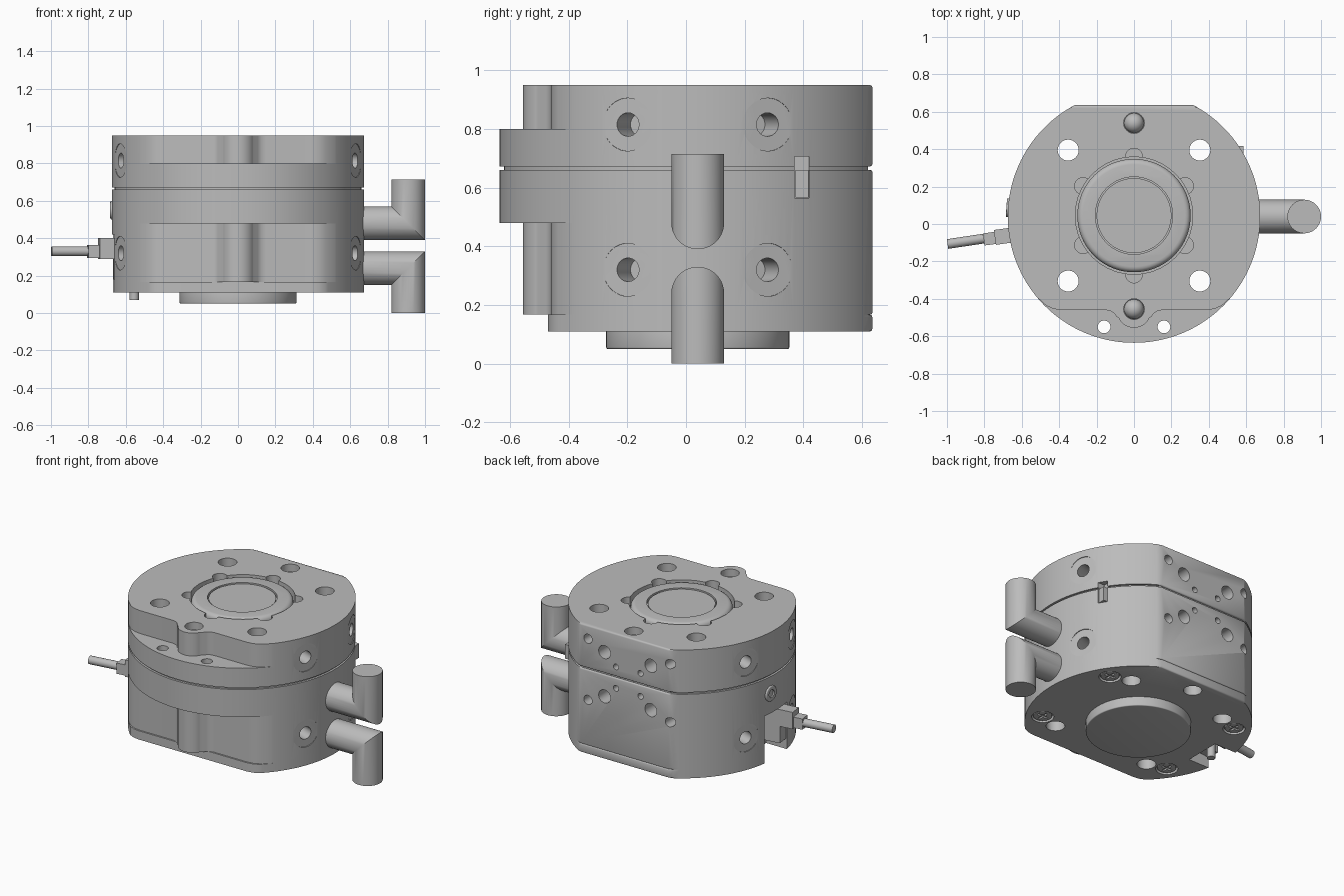
import bpy, bmesh
from math import sin, cos, radians, pi
from mathutils import Vector, Matrix

if "Cube" in bpy.data.objects:
    bpy.data.objects.remove(bpy.data.objects["Cube"])

CY = 0.04      # y of the main axis
R = 0.675      # main radius
BACK = 0.635   # rear flat

grey = bpy.data.materials.new("machined_grey")
grey.use_nodes = True
grey.diffuse_color = (0.5, 0.5, 0.5, 1)
grey.node_tree.nodes["Principled BSDF"].inputs["Base Color"].default_value = (0.5, 0.5, 0.5, 1)

cut_sets = {}


def finish(name, bm, cutter=None):
    """Turn a bmesh into an object; a cutter goes into the named cutter set."""
    bmesh.ops.recalc_face_normals(bm, faces=bm.faces)
    me = bpy.data.meshes.new(name)
    bm.to_mesh(me)
    bm.free()
    ob = bpy.data.objects.new(name, me)
    me.materials.append(grey)
    if cutter:
        if cutter not in cut_sets:
            cut_sets[cutter] = bpy.data.collections.new(cutter)
            bpy.context.scene.collection.children.link(cut_sets[cutter])
        cut_sets[cutter].objects.link(ob)
        ob.hide_render = True
    else:
        bpy.context.collection.objects.link(ob)
    return ob


def prism(name, outline, z0, z1, bevel=0, cutter=None):
    bm = bmesh.new()
    low = [bm.verts.new((x, y, z0)) for x, y in outline]
    high = [bm.verts.new((x, y, z1)) for x, y in outline]
    n = len(outline)
    caps = [bm.faces.new(low[::-1]), bm.faces.new(high)]
    for i in range(n):
        j = (i + 1) % n
        bm.faces.new((low[i], low[j], high[j], high[i]))
    if bevel:
        rim = [e for f in caps for e in f.edges]
        bmesh.ops.bevel(bm, geom=rim, offset=bevel, segments=2, affect='EDGES', profile=0.5)
    return finish(name, bm, cutter)


def rod(name, a, b, r, r2=None, bevel=0, cutter=None, sides=40):
    a, b = Vector(a), Vector(b)
    turn = (b - a).to_track_quat('Z', 'Y').to_matrix().to_4x4()
    bm = bmesh.new()
    bmesh.ops.create_cone(bm, cap_ends=True, segments=sides, radius1=r,
                          radius2=r if r2 is None else r2, depth=(b - a).length,
                          matrix=Matrix.Translation((a + b) / 2) @ turn)
    if bevel:
        rim = [e for f in bm.faces if len(f.verts) > 4 for e in f.edges]
        bmesh.ops.bevel(bm, geom=rim, offset=bevel, segments=4, affect='EDGES', profile=0.5)
    return finish(name, bm, cutter)


def box(name, lo, hi, angle=0, pivot=(0, 0, 0), cutter=None):
    lo, hi = Vector(lo), Vector(hi)
    bm = bmesh.new()
    bmesh.ops.create_cube(bm, size=1)
    bmesh.ops.scale(bm, vec=hi - lo, verts=bm.verts)
    bmesh.ops.translate(bm, vec=(lo + hi) / 2, verts=bm.verts)
    bmesh.ops.rotate(bm, cent=pivot, matrix=Matrix.Rotation(radians(angle), 3, 'Z'), verts=bm.verts)
    return finish(name, bm, cutter)


def cut(ob, *names):
    bpy.context.view_layer.objects.active = ob
    for n in names:
        m = ob.modifiers.new(n, 'BOOLEAN')
        m.operation, m.solver = 'DIFFERENCE', 'EXACT'
        m.operand_type, m.collection = 'COLLECTION', cut_sets[n]
        bpy.ops.object.modifier_apply(modifier=n)


def polar(deg, r, z):
    return (r * cos(radians(deg)), CY + r * sin(radians(deg)), z)


def round_outline(r, back):
    """Circle with a flat at the rear."""
    half = 90 - math_asin_deg((back - CY) / r)
    n = 120
    return [polar(90 + half + (360 - 2 * half) * i / n, r, 0)[:2] for i in range(n + 1)]


def math_asin_deg(v):
    return Vector((1, 0)).angle(Vector(((1 - v * v) ** 0.5, v))) * 180 / pi


# Main body layers
lower_plate = prism("lower_plate", round_outline(R, BACK), 0.11, 0.167, 0.008)
lower_body = prism("lower_body", round_outline(R, BACK), 0.167, 0.66, 0.006)
joint_neck = prism("joint_neck", round_outline(R - 0.014, BACK - 0.014), 0.65, 0.685)
upper_body = prism("upper_body", round_outline(R, BACK), 0.672, 0.95, 0.008)

# Front relief, with a rounded lug left standing in the middle
side = [(0.6, -0.3), (0.52, -0.39), (0.47, -0.436), (0.43, -0.454), (0.39, -0.46)]
fillet = [(0.15, -0.46), (0.125, -0.465), (0.105, -0.478), (0.094, -0.495)]
lug = [(0.09 * cos(a), -0.465 + 0.09 * sin(a)) for a in [-pi * (0.14 + 0.72 * i / 20) for i in range(21)]]
right = side + fillet
lug_line = right + lug + [(-x, y) for x, y in right[::-1]]
plain_line = side + [(-x, y) for x, y in side[::-1]]
skirt = [(-0.9, -0.3), (-0.9, -0.9), (0.9, -0.9), (0.9, -0.3)]
prism("relief_top", lug_line + skirt, 0.80, 1.1, cutter="upper_relief")
prism("relief_low", lug_line + skirt, 0.0, 0.48, cutter="lower_relief")
prism("relief_plate", [(x, y - 0.01) for x, y in plain_line] + skirt, 0.0, 0.3, cutter="plate_relief")

# Vertical holes
for s in (-1, 1):
    for y in (0.395, -0.305):
        rod("bolt_hole", (s * 0.352, y, -0.1), (s * 0.352, y, 1.1), 0.056, cutter="holes")
    rod("flange_hole", (s * 0.16, -0.55, 0.3), (s * 0.16, -0.55, 0.9), 0.034, cutter="holes")
for y in (0.54, -0.455):
    rod("dowel_hole", (0, y, 0.86), (0, y, 1.1), 0.055, cutter="holes")
rod("dowel_hole_low", (0, 0.54, 0), (0, 0.54, 0.2), 0.055, cutter="holes")

# Radial ports with shallow spot faces
for deg in (-20.8, 20.8, 159.2, 200.8):
    for z in (0.815, 0.32):
        rod("port_hole", polar(deg, 0.54, z), polar(deg, 0.8, z), 0.04, cutter="holes")
        rod("port_face", polar(deg, 0.6695, z), polar(deg, 0.8, z), 0.09, cutter="holes")

# Rear face holes, mirrored above and below the joint
for x, dz, r in ((0.265, 0.2, 0.03), (0.145, 0.145, 0.043), (0.062, 0.07, 0.019),
                 (-0.115, 0.075, 0.019), (-0.19, 0.145, 0.043), (-0.325, 0.19, 0.03)):
    for s in (-1, 1):
        z = 0.665 + s * dz
        rod("rear_hole", (x, 0.53, z), (x, 0.8, z), r, cutter="holes", sides=24)

# Sensor recess and indicator slot
box("sensor_recess", (-0.85, -0.1, 0.0), (-0.51, 0.14, 0.42), cutter="holes")
box("indicator_slot", (0.54, 0.37, 0.565), (0.8, 0.42, 0.706), cutter="holes")

# Piston pocket with six scallops
rod("pocket", (0, CY + 0.005, 0.85), (0, CY + 0.005, 1.1), 0.314, cutter="pocket")
for i in range(6):
    x, y, _ = polar(30 + 60 * i, 0.315, 0)
    rod("scallop", (x, y + 0.005, 0.87), (x, y + 0.005, 1.1), 0.045, cutter="pocket")

# Countersinks for the bottom screws
screws = [(s * 0.48, y) for s in (-1, 1) for y in (0.35, -0.27)]
for x, y in screws:
    rod("screw_seat", (x, y, 0.0), (x, y, 0.135), 0.066, cutter="seats")

cut(upper_body, "upper_relief", "pocket", "holes")
cut(joint_neck, "holes")
cut(lower_body, "lower_relief", "holes")
cut(lower_plate, "plate_relief", "holes", "seats")

# Screw heads with crossed slots
for i, (x, y) in enumerate(screws):
    key = "cross_%d" % i
    box("slot_a", (x - 0.036, y - 0.008, 0.0), (x + 0.036, y + 0.008, 0.125), cutter=key)
    box("slot_b", (x - 0.008, y - 0.036, 0.0), (x + 0.008, y + 0.036, 0.125), cutter=key)
    cut(rod("bottom_screw", (x, y, 0.114), (x, y, 0.14), 0.056, bevel=0.004), key)

# Piston with a rounded rim and a recessed disc
rod("piston_recess", (0, CY + 0.005, 0.925), (0, CY + 0.005, 1.1), 0.207, cutter="piston_cut")
piston = rod("piston", (0, CY + 0.005, 0.8), (0, CY + 0.005, 0.948), 0.303, bevel=0.03, sides=80)
cut(piston, "piston_cut")
rod("piston_disc", (0, CY + 0.005, 0.9), (0, CY + 0.005, 0.942), 0.2, sides=64)

# Bottom boss
rod("bottom_boss", (0, CY, 0.05), (0, CY, 0.12), 0.312, bevel=0.006, sides=80)

# Dowels sitting in the top holes
for y in (0.54, -0.455):
    bm = bmesh.new()
    bmesh.ops.create_uvsphere(bm, u_segments=32, v_segments=16, radius=0.053)
    bmesh.ops.translate(bm, vec=(0, y, 0.87), verts=bm.verts)
    finish("dowel", bm)


def elbow(name, z_in, z_out, r=0.09, n=40):
    """Mitred pipe elbow leaving along x, then turning vertical."""
    d = 1 if z_out > z_in else -1
    bm = bmesh.new()
    rings = [[], [], []]
    for i in range(n):
        u, v = r * cos(2 * pi * i / n), r * sin(2 * pi * i / n)
        bend = 0.91 - d * v
        for ring, p in zip(rings, ((0.6, CY + u, z_in + v), (bend, CY + u, z_in + v), (bend, CY + u, z_out))):
            ring.append(bm.verts.new(p))
    for a, b in zip(rings, rings[1:]):
        for i in range(n):
            j = (i + 1) % n
            bm.faces.new((a[i], a[j], b[j], b[i]))
    bm.faces.new(rings[0])
    bm.faces.new(rings[2])
    finish(name, bm)


elbow("upper_elbow", 0.48, 0.715)
elbow("lower_elbow", 0.24, 0.0)

# Indicator tab across the joint
box("indicator_tab", (0.53, 0.373, 0.567), (0.585, 0.417, 0.66))

# Sensor with cable, slightly turned
pivot = (-0.66, -0.06, 0)
box("sensor_block", (-0.745, -0.1, 0.29), (-0.5, -0.02, 0.40), 8, pivot)
box("sensor_foot", (-0.66, -0.1, 0.18), (-0.5, -0.02, 0.30), 8, pivot)
box("cable_socket", (-0.805, -0.095, 0.295), (-0.74, -0.03, 0.365), 8, pivot)
rod("cable", (-0.77, -0.073, 0.33), (-0.997, -0.107, 0.33), 0.026, sides=24)
rod("locating_pin", (-0.555, 0.05, 0.07), (-0.555, 0.05, 0.43), 0.025, sides=24)

# Side plug above the sensor
rod("plug_bore", polar(176, 0.66, 0.55), polar(176, 0.75, 0.55), 0.025, cutter="plug_cut")
cut(rod("side_plug", polar(176, 0.62, 0.55), polar(176, 0.684, 0.55), 0.05, bevel=0.006), "plug_cut")

# Remove the cutters, then smooth everything while keeping hard edges
for col in cut_sets.values():
    for ob in list(col.objects):
        bpy.data.objects.remove(ob)
    bpy.data.collections.remove(col)
bpy.ops.object.select_all(action='DESELECT')
for ob in bpy.context.scene.objects:
    if ob.type == 'MESH':
        ob.select_set(True)
        bpy.context.view_layer.objects.active = ob
bpy.ops.object.shade_smooth_by_angle(angle=radians(30))
